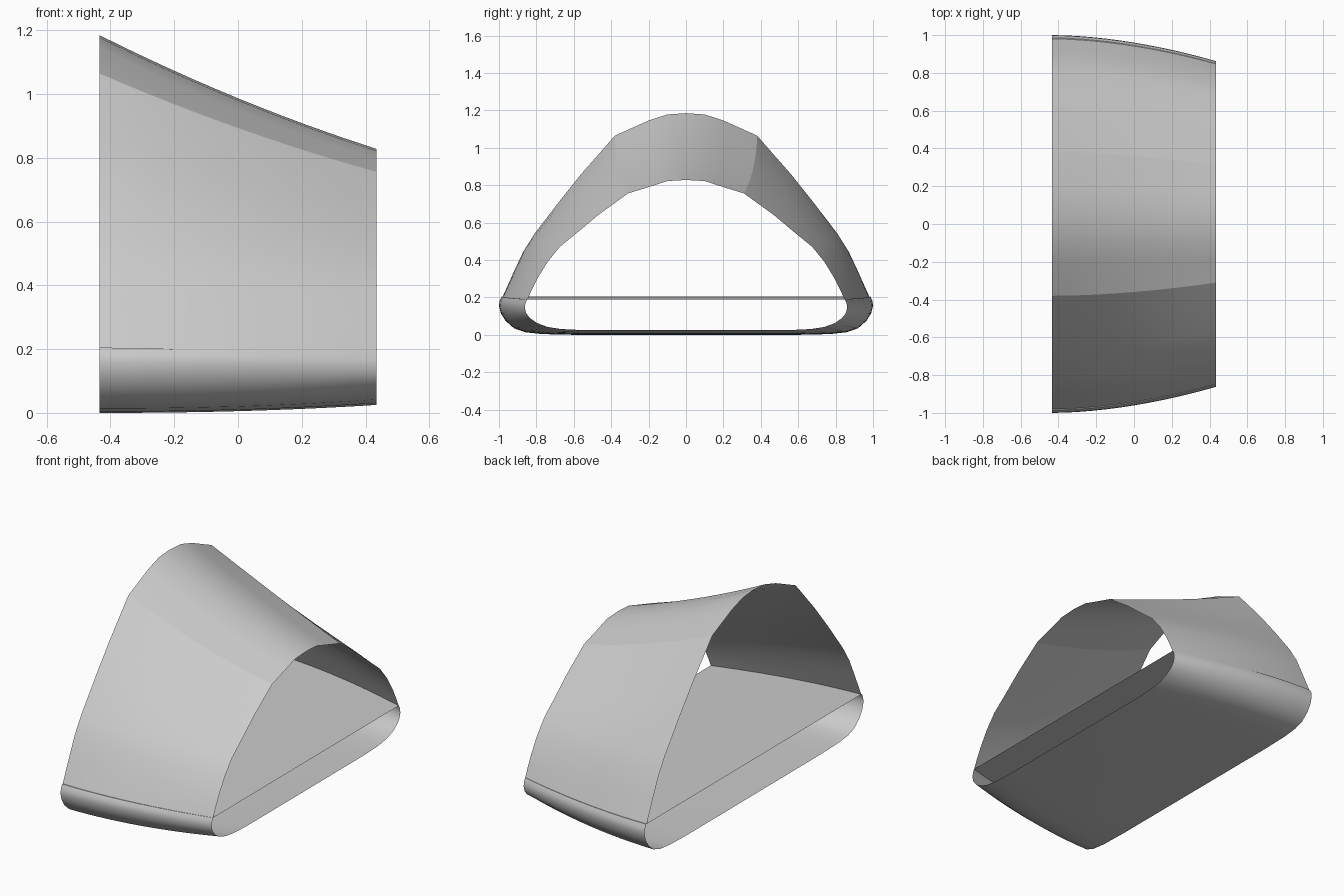
import bpy

cube = bpy.data.objects.get("Cube")
if cube:
    bpy.data.objects.remove(cube, do_unlink=True)

STEPS = 12
HALF_LENGTH = 0.435

grey = bpy.data.materials.new("light_grey")
grey.use_nodes = True
grey.diffuse_color = (0.6, 0.6, 0.6, 1)
grey.node_tree.nodes["Principled BSDF"].inputs["Base Color"].default_value = (0.6, 0.6, 0.6, 1)

# Half sections (y, z) at the tall end and the low end, paired point by point
UPPER_TALL = [(0, 1.185), (0.1, 1.178), (0.2, 1.146), (0.38, 1.065), (0.56, 0.86),
              (0.68, 0.71), (0.81, 0.54), (0.87, 0.445), (0.917, 0.345), (0.955, 0.26), (0.98, 0.205)]
UPPER_LOW = [(0, 0.828), (0.1, 0.822), (0.19, 0.793), (0.31, 0.756), (0.47, 0.64),
             (0.565, 0.56), (0.675, 0.47), (0.74, 0.39), (0.795, 0.3), (0.825, 0.24), (0.847, 0.19)]
LOWER_TALL = [(0.985, 0.205), (0.997, 0.18), (1.0, 0.155), (0.99, 0.115), (0.965, 0.075),
              (0.92, 0.035), (0.86, 0.014), (0.77, 0.004), (0.6, 0), (0, 0)]
LOWER_LOW = [(0.849, 0.19), (0.858, 0.17), (0.862, 0.145), (0.854, 0.115), (0.835, 0.09),
             (0.795, 0.062), (0.74, 0.042), (0.67, 0.031), (0.55, 0.025), (0, 0.025)]


def blend(a, b, t):
    """Taper between end sections: width and belly bow out, the crown sags a little."""
    width = t ** 1.8
    crown = min(1, max(0, (a[1] - 0.2) / 0.8))
    belly = t ** 2.2 if a[1] < 0.19 else t
    height = belly + crown * 0.22 * (t - t * t)
    return a[0] + (b[0] - a[0]) * width, a[1] + (b[1] - a[1]) * height


def loft(name, tall, low, crease=None):
    """Loft a mirrored open section along x."""
    n = len(tall)
    verts, faces = [], []
    # go from -y to +y whichever end of the half section is the centre
    order = [(i, 1) for i in range(n)]
    if tall[0][0] == 0:
        order = [(i, -1) for i in range(n - 1, 0, -1)] + order
    else:
        order = [(i, -1) for i in range(n)] + [(i, 1) for i in range(n - 2, -1, -1)]
    m = len(order)
    for s in range(STEPS + 1):
        t = s / STEPS
        for i, side in order:
            y, z = blend(tall[i], low[i], t)
            verts.append((HALF_LENGTH * (2 * t - 1), side * y, z))
    for s in range(STEPS):
        for k in range(m - 1):
            a = s * m + k
            quad = (a, a + m, a + m + 1, a + 1)
            faces.append(quad if tall[0][0] == 0 else quad[::-1])
    mesh = bpy.data.meshes.new(name)
    mesh.from_pydata(verts, [], faces)
    mesh.materials.append(grey)
    mesh.shade_smooth()
    # sharp ridges along the shoulders
    ridges = [k for k, (i, side) in enumerate(order) if i == crease]
    for e in mesh.edges:
        a, b = e.vertices
        if a % m == b % m and a % m in ridges:
            e.use_edge_sharp = True
    obj = bpy.data.objects.new(name, mesh)
    bpy.context.collection.objects.link(obj)
    return obj


loft("upper_skin", UPPER_TALL, UPPER_LOW, crease=3)
loft("lower_skin", LOWER_TALL, LOWER_LOW)

# Floor sheet, bowed to meet the skin on both sides
loft("floor_panel", [(0, 0.205), (0.985, 0.205)], [(0, 0.19), (0.849, 0.19)])
